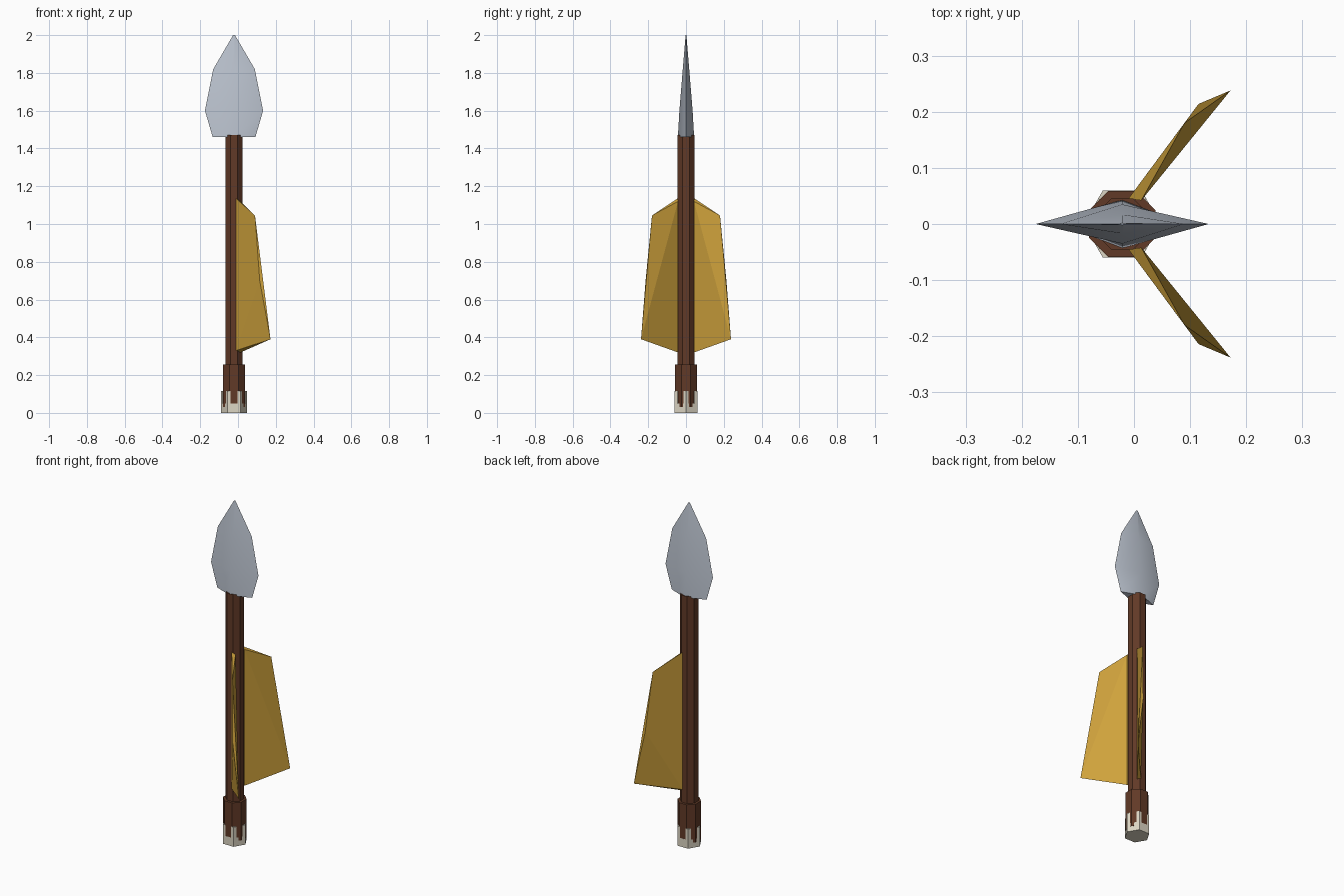
import bpy, bmesh, math
from mathutils import Vector

cube = bpy.data.objects.get("Cube")
if cube:
    bpy.data.objects.remove(cube, do_unlink=True)

CX = -0.021  # shaft axis


def material(name, rgb):
    m = bpy.data.materials.new(name)
    m.use_nodes = True
    m.diffuse_color = (*rgb, 1)
    bsdf = next(n for n in m.node_tree.nodes if n.type == 'BSDF_PRINCIPLED')
    bsdf.inputs["Base Color"].default_value = (*rgb, 1)
    return m


wood = material("dark_wood", (0.12, 0.042, 0.02))
steel = material("pale_steel", (0.52, 0.57, 0.65))
gold = material("gold_feather", (0.62, 0.36, 0.045))
bone = material("pale_bone", (0.72, 0.67, 0.55))


def finish(name, bm, mat):
    bmesh.ops.recalc_face_normals(bm, faces=bm.faces)
    mesh = bpy.data.meshes.new(name)
    bm.to_mesh(mesh)
    bm.free()
    mesh.materials.append(mat)
    obj = bpy.data.objects.new(name, mesh)
    bpy.context.collection.objects.link(obj)
    return obj


def loft(name, rings, mat):
    """Skin a closed solid through rings of equal length."""
    bm = bmesh.new()
    loops = [[bm.verts.new(p) for p in ring] for ring in rings]
    n = len(loops[0])
    for a, b in zip(loops, loops[1:]):
        for i in range(n):
            j = (i + 1) % n
            bm.faces.new((a[i], a[j], b[j], b[i]))
    bm.faces.new(loops[0])
    bm.faces.new(loops[-1])
    return finish(name, bm, mat)


def prism(name, sides, radius, turn, z0, z1, mat):
    def ring(z):
        angles = [turn + math.tau * i / sides for i in range(sides)]
        return [(CX + radius * math.cos(a), radius * math.sin(a), z) for a in angles]
    return loft(name, [ring(z0), ring(z1)], mat)


# Shaft and thicker grip
prism("shaft", 8, 0.0495, math.pi / 8, 0.2, 1.47, wood)
prism("grip", 8, 0.064, math.pi / 8, 0.03, 0.255, wood)

# End cap with six upright prongs at its corners
prism("end_cap", 6, 0.069, 0, 0, 0.05, bone)
for i in range(6):
    a = math.tau * i / 6
    out, side = Vector((math.cos(a), math.sin(a), 0)), Vector((-math.sin(a), math.cos(a), 0))
    base = Vector((CX, 0, 0))
    section = [(0.045, -0.014), (0.061, -0.014), (0.069, 0), (0.061, 0.014), (0.045, 0.014)]
    rings = [[base + out * r + side * s + Vector((0, 0, z)) for r, s in section]
             for z in (0.02, 0.115)]
    loft(f"cap_prong_{i + 1}", rings, bone)

# Diamond-section spearhead: height, half width, half depth
profile = [(1.46, 0.113, 0.043), (1.6, 0.154, 0.035), (1.82, 0.11, 0.017), (2.0, 0.005, 0.002)]
blade = loft("spearhead", [[(CX + w, 0, z), (CX, d, z), (CX - w, 0, z), (CX, -d, z)]
                           for z, w, d in profile], steel)
bpy.ops.object.select_all(action='DESELECT')
bpy.context.view_layer.objects.active = blade
blade.select_set(True)
bpy.ops.object.shade_smooth_by_angle(angle=math.radians(50))

# Pair of swept feathers, mirrored front to back
feather = [(0.013, 0.042, 1.12), (-0.01, 0.045, 1.135), (0.013, 0.042, 0.32), (-0.01, 0.045, 0.33),
           (0.09, 0.18, 1.045), (0.115, 0.214, 0.7), (0.172, 0.238, 0.39)]
for name, s in (("back_feather", 1), ("front_feather", -1)):
    bm = bmesh.new()
    for x, y, z in feather:
        bm.verts.new((x, s * y, z))
    bmesh.ops.convex_hull(bm, input=bm.verts)
    finish(name, bm, gold)
